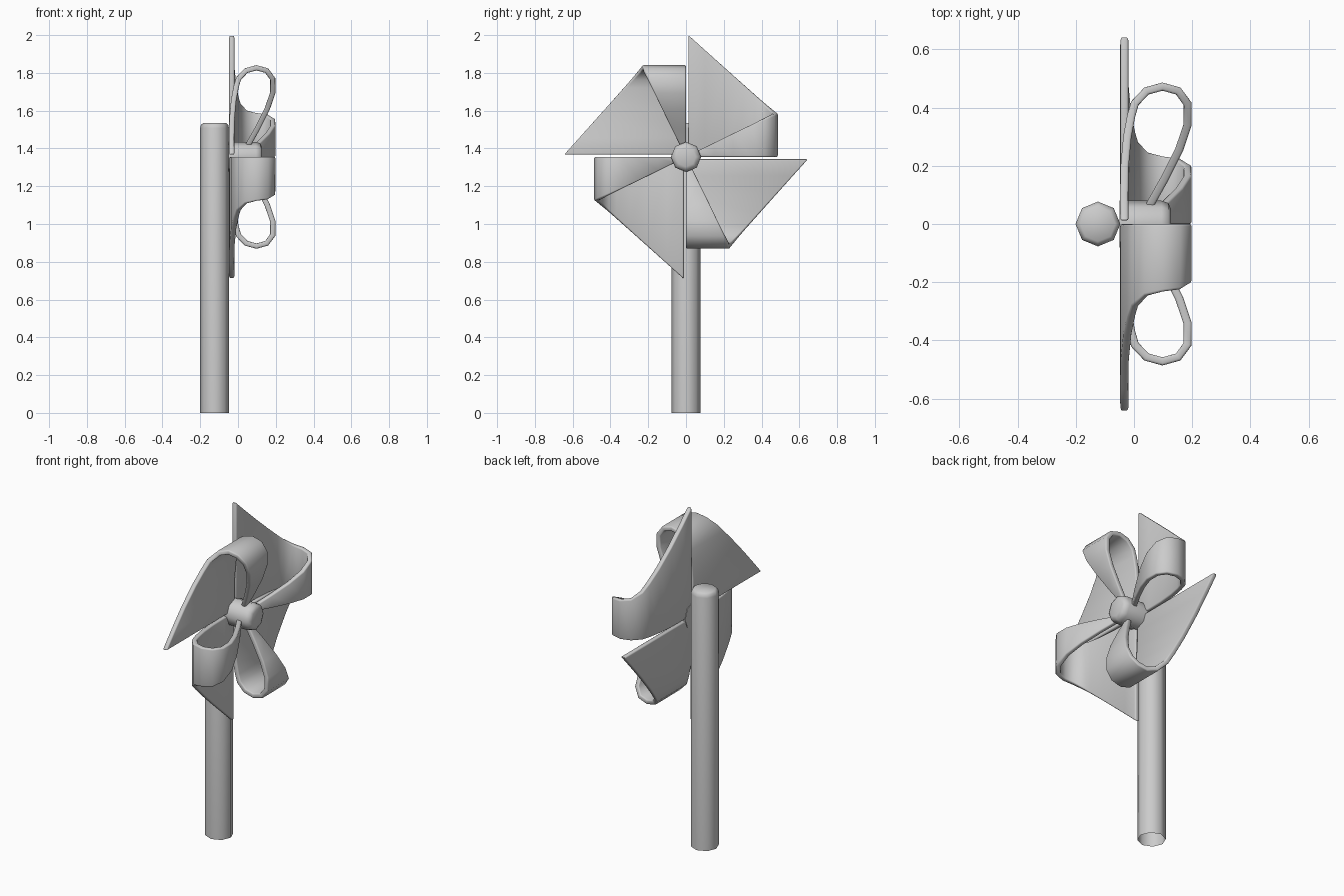
import bpy, bmesh, math
from mathutils import Vector

if "Cube" in bpy.data.objects:
    bpy.data.objects.remove(bpy.data.objects["Cube"])

HUB_Z = 1.355


def make_object(name, bm, smooth_angle=40):
    mesh = bpy.data.meshes.new(name)
    bm.to_mesh(mesh)
    bm.free()
    obj = bpy.data.objects.new(name, mesh)
    bpy.context.collection.objects.link(obj)
    bpy.ops.object.select_all(action='DESELECT')
    obj.select_set(True)
    bpy.context.view_layer.objects.active = obj
    bpy.ops.object.shade_smooth_by_angle(angle=math.radians(smooth_angle))
    return obj


def lathe(name, profile, cap_start, sides=8):
    """Turned part around local z from (radius, height) pairs, capped at the end."""
    bm = bmesh.new()
    rings = []
    for r, h in profile:
        rings.append([bm.verts.new((r * math.cos(math.tau * i / sides),
                                    r * math.sin(math.tau * i / sides), h))
                      for i in range(sides)])
    for a, b in zip(rings, rings[1:]):
        for i in range(sides):
            j = (i + 1) % sides
            bm.faces.new((a[i], a[j], b[j], b[i]))
    bm.faces.new(rings[-1])
    if cap_start:
        bm.faces.new(rings[0][::-1])
    return make_object(name, bm, 50)


# Stick with a softened top and open foot
stick = lathe("stick", [(0.077, 0), (0.077, 1.508), (0.072, 1.525), (0.06, 1.535)], False)
stick.location = (-0.124, 0, 0)

# Hub pin pointing along +x
hub = lathe("hub", [(0.08, -0.05), (0.08, 0.095), (0.072, 0.118), (0.052, 0.127)], True)
hub.rotation_euler = (0, math.radians(90), 0)
hub.location = (0, 0, HUB_Z)

# Curl of one paper blade in (x, y): out along the back, round, and back to the hub
curl = [(-0.033, 0.012), (-0.034, 0.10), (-0.032, 0.20), (-0.023, 0.30), (-0.010, 0.37),
        (0.003, 0.415), (0.043, 0.457), (0.098, 0.472), (0.152, 0.457), (0.184, 0.413),
        (0.184, 0.340), (0.155, 0.255), (0.105, 0.155), (0.060, 0.075), (0.042, 0.035)]
PEAK = 7


def blade_height(i, y):
    if i <= PEAK:
        t = (y - 0.012) / 0.46
        return 0.645 + (0.232 - 0.645) * t
    return 0.232 * y / 0.472


for k in range(4):
    bm = bmesh.new()
    low, high = [], []
    for i, (x, y) in enumerate(curl):
        low.append(bm.verts.new((x, y, 0.0)))
        high.append(bm.verts.new((x, y, blade_height(i, y))))
    for i in range(len(curl) - 1):
        bm.faces.new((low[i], low[i + 1], high[i + 1], high[i]))
    blade = make_object(f"blade_{k + 1}", bm)
    blade.location = (0, 0, HUB_Z)
    blade.rotation_euler = (math.radians(90 * k), 0, 0)
    # Paper thickness with rounded rims
    solid = blade.modifiers.new("thickness", 'SOLIDIFY')
    solid.thickness = 0.028
    solid.offset = 0
    bevel = blade.modifiers.new("soft_rim", 'BEVEL')
    bevel.width = 0.007
    bevel.segments = 2
    bevel.limit_method = 'ANGLE'
    bevel.angle_limit = math.radians(60)
